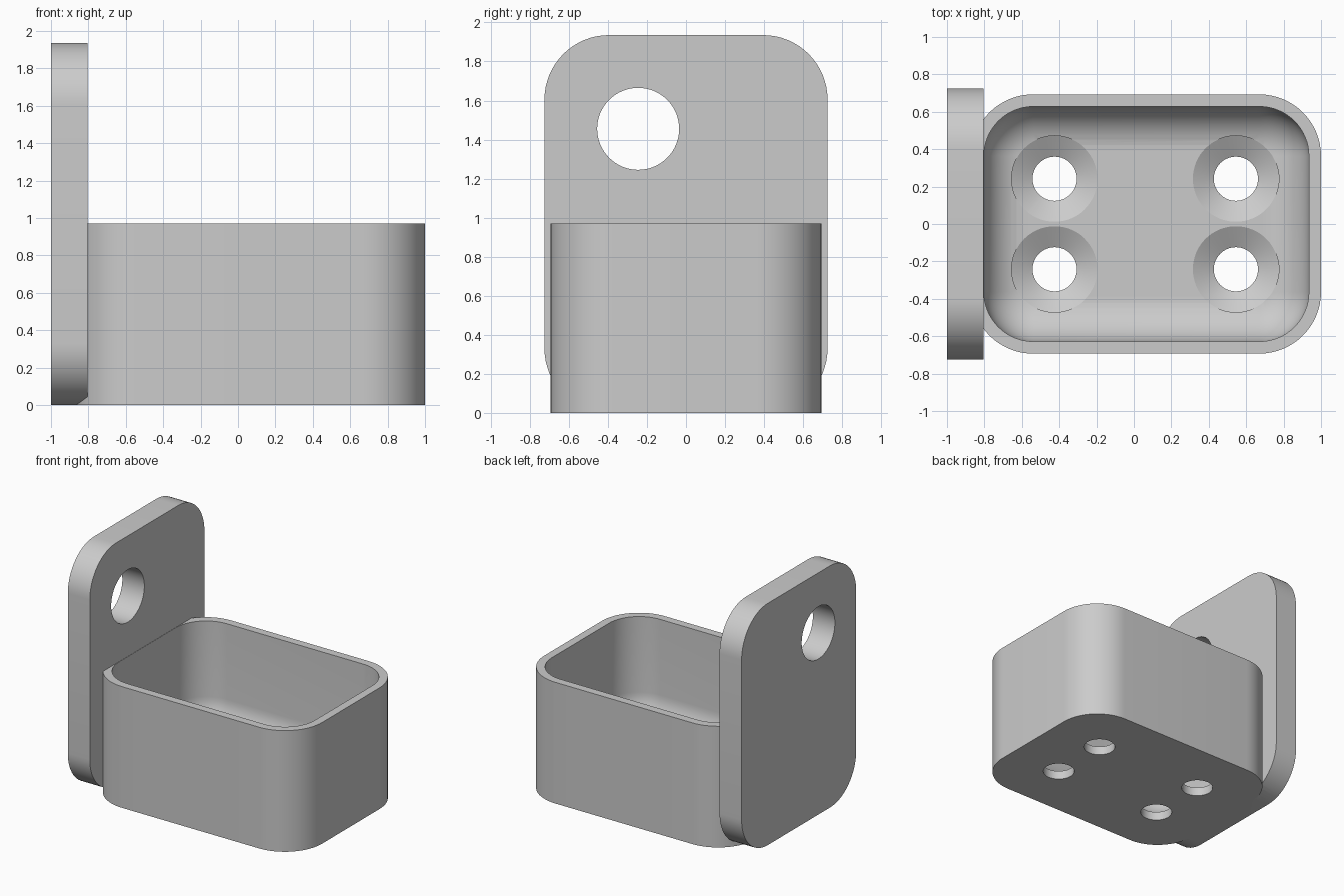
import bpy, bmesh
from math import sin, cos, pi
from mathutils import Vector

cube = bpy.data.objects.get("Cube")
if cube:
    bpy.data.objects.remove(cube, do_unlink=True)

grey = bpy.data.materials.new("light grey")
grey.use_nodes = True
grey.diffuse_color = (0.6, 0.6, 0.6, 1)
grey.node_tree.nodes["Principled BSDF"].inputs["Base Color"].default_value = (0.6, 0.6, 0.6, 1)


def rounded_rect(half_a, half_b, radius, steps=16):
    """Counter-clockwise outline of a rounded rectangle."""
    points = []
    for quarter, (sa, sb) in enumerate([(1, 1), (-1, 1), (-1, -1), (1, -1)]):
        for i in range(steps + 1):
            t = (quarter + i / steps) * pi / 2
            points.append((sa * (half_a - radius) + radius * cos(t),
                           sb * (half_b - radius) + radius * sin(t)))
    return points


def circle(radius, steps=64):
    return [(radius * cos(2 * pi * i / steps), radius * sin(2 * pi * i / steps))
            for i in range(steps)]


def loft(name, sections, centre, along_x=False):
    """Join (height, outline) sections into a closed solid."""
    bm = bmesh.new()
    rings = []
    for h, outline in sections:
        rings.append([bm.verts.new(Vector(centre) + Vector((h, a, b) if along_x else (a, b, h)))
                      for a, b in outline])
    for low, high in zip(rings, rings[1:]):
        for i in range(len(low)):
            j = (i + 1) % len(low)
            bm.faces.new((low[i], low[j], high[j], high[i]))
    bm.faces.new(rings[0][::-1])
    bm.faces.new(rings[-1])
    bmesh.ops.recalc_face_normals(bm, faces=bm.faces)
    mesh = bpy.data.meshes.new(name)
    bm.to_mesh(mesh)
    bm.free()
    mesh.materials.append(grey)
    obj = bpy.data.objects.new(name, mesh)
    bpy.context.collection.objects.link(obj)
    return obj


def combine(target, tool, operation):
    """Apply a boolean and discard the tool."""
    mod = target.modifiers.new("boolean", 'BOOLEAN')
    mod.operation = operation
    mod.solver = 'EXACT'
    mod.object = tool
    bpy.context.view_layer.objects.active = target
    bpy.ops.object.modifier_apply(modifier=mod.name)
    bpy.data.objects.remove(tool, do_unlink=True)


# Tray body
floor, rim, fillet = 0.13, 0.97, 0.235
outer = rounded_rect(0.935, 0.693, 0.33)
holder = loft("tray_with_back_plate", [(0, outer), (rim, outer)], (0.065, 0, 0))

# Hollow with a rounded floor edge
sections = []
for i in range(13):
    t = i / 12 * pi / 2
    inset = fillet * (1 - sin(t))
    sections.append((floor + fillet * (1 - cos(t)),
                     rounded_rect(0.869 - inset, 0.628 - inset, 0.265 - inset)))
sections.append((rim + 0.2, sections[-1][1]))
combine(holder, loft("hollow_cutter", sections, (0.066, 0, 0)), 'DIFFERENCE')

# Back plate with its hanging hole
plate_outline = rounded_rect(0.725, 0.9675, 0.33)
plate = loft("back_plate", [(-1, plate_outline), (-0.805, plate_outline)], (0, 0, 0.9675), True)
hole = loft("hanging_hole_cutter", [(-1.2, circle(0.21)), (-0.6, circle(0.21))],
            (0, -0.245, 1.455), True)
combine(plate, hole, 'DIFFERENCE')
combine(holder, plate, 'UNION')

# Four countersunk floor holes
for x in (-0.425, 0.545):
    for y in (-0.242, 0.242):
        screw = loft("screw_hole_cutter",
                     [(-0.1, circle(0.118)), (floor - 0.06, circle(0.118)),
                      (floor, circle(0.23)), (floor + 0.2, circle(0.23))], (x, y, 0))
        combine(holder, screw, 'DIFFERENCE')

# Smooth the curves, keep the edges sharp
bpy.ops.object.select_all(action='DESELECT')
holder.select_set(True)
bpy.context.view_layer.objects.active = holder
bpy.ops.object.shade_smooth_by_angle(angle=pi / 7)
